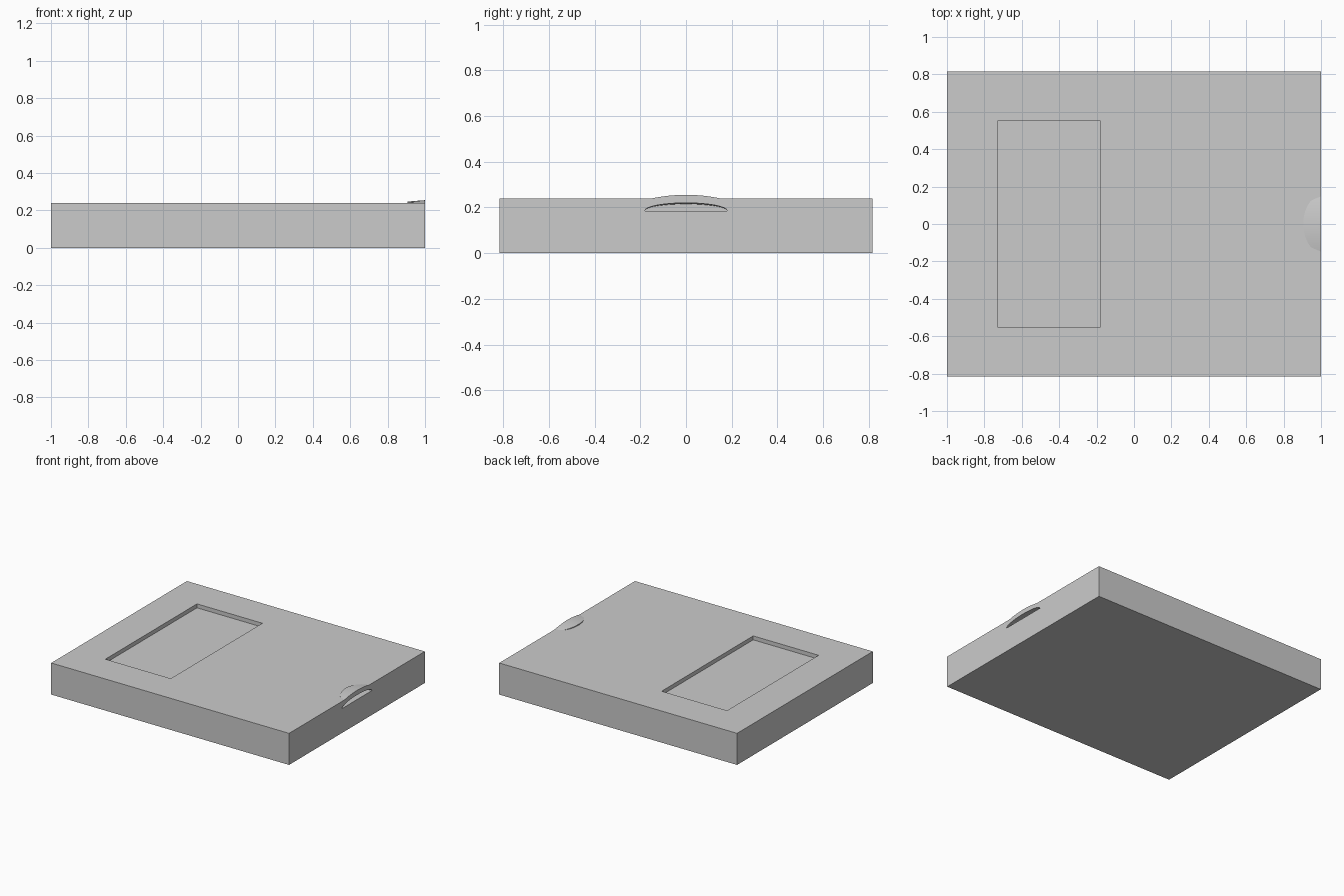
import bpy, bmesh, math

cube = bpy.data.objects.get("Cube")
if cube:
    bpy.data.objects.remove(cube, do_unlink=True)

grey = bpy.data.materials.new("plain grey")
grey.use_nodes = True
grey.diffuse_color = (0.6, 0.6, 0.6, 1)
grey.node_tree.nodes["Principled BSDF"].inputs["Base Color"].default_value = (0.6, 0.6, 0.6, 1)

TOP, EDGE, HALF_Y = 0.24, 1.0, 0.815


def finish(name, bm):
    bmesh.ops.recalc_face_normals(bm, faces=bm.faces)
    mesh = bpy.data.meshes.new(name)
    bm.to_mesh(mesh)
    bm.free()
    mesh.materials.append(grey)
    obj = bpy.data.objects.new(name, mesh)
    bpy.context.collection.objects.link(obj)
    return obj


def box(name, low, high):
    bm = bmesh.new()
    bmesh.ops.create_cube(bm, size=1)
    for v in bm.verts:
        v.co = [(a + b) / 2 + c * (b - a) for a, b, c in zip(low, high, v.co)]
    return finish(name, bm)


def loft(name, front, back):
    """Closed solid between two matching outlines."""
    bm = bmesh.new()
    a = [bm.verts.new(p) for p in front]
    b = [bm.verts.new(p) for p in back]
    bm.faces.new(a)
    bm.faces.new(b[::-1])
    for i in range(len(a)):
        j = (i + 1) % len(a)
        bm.faces.new((a[i], b[i], b[j], a[j]))
    return finish(name, bm)


def select(obj):
    bpy.ops.object.select_all(action='DESELECT')
    obj.select_set(True)
    bpy.context.view_layer.objects.active = obj


def cut(target, cutter):
    cutter.hide_render = True
    select(target)
    mod = target.modifiers.new("cut", 'BOOLEAN')
    mod.operation, mod.solver, mod.object = 'DIFFERENCE', 'EXACT', cutter
    bpy.ops.object.modifier_apply(modifier=mod.name)
    bpy.data.objects.remove(cutter, do_unlink=True)


# Slab with a shallow rectangular recess
slab = box("slab", (-EDGE, -HALF_Y, 0), (EDGE, HALF_Y, TOP))
cut(slab, box("recess_cutter", (-0.73, -0.55, TOP - 0.03), (-0.18, 0.55, TOP + 0.1)))


# Arched finger slot in the side
def arch(x, height, steps=32):
    angles = [math.pi * i / steps for i in range(steps + 1)]
    return [(x, 0.18 * math.cos(t), 0.185 + height * math.sin(t)) for t in angles]


cut(slab, loft("slot_cutter", arch(EDGE + 0.02, 0.036), arch(EDGE - 0.09, 0.03)))

# Low swelling on the top above the slot
bm = bmesh.new()
RINGS, STEPS = 8, 32


def swell_point(ring, step):
    t = math.pi * step / STEPS
    r = ring / RINGS
    x, y = EDGE - 0.095 * r * math.sin(t), 0.15 * r * math.cos(t)
    return x, y, 0.255 - 0.08 * (EDGE - x) - 0.015 * (y / 0.148) ** 2


rows = [[bm.verts.new(swell_point(r, s)) for s in range(STEPS + 1)] for r in range(1, RINGS + 1)]
centre = bm.verts.new(swell_point(0, 0))
rows.append([bm.verts.new((v.co.x, v.co.y, TOP - 0.004)) for v in rows[-1]])
for s in range(STEPS):
    bm.faces.new((centre, rows[0][s], rows[0][s + 1]))
    for a, b in zip(rows, rows[1:]):
        bm.faces.new((a[s], b[s], b[s + 1], a[s + 1]))
# Flat outer face and underside close the swelling
skirt = rows[-1]
bm.faces.new([row[0] for row in rows] + [row[-1] for row in rows[::-1]] + [centre])
bm.faces.new(skirt)
swell = finish("slot_swelling", bm)
select(swell)
bpy.ops.object.shade_smooth_by_angle(angle=math.radians(30))
